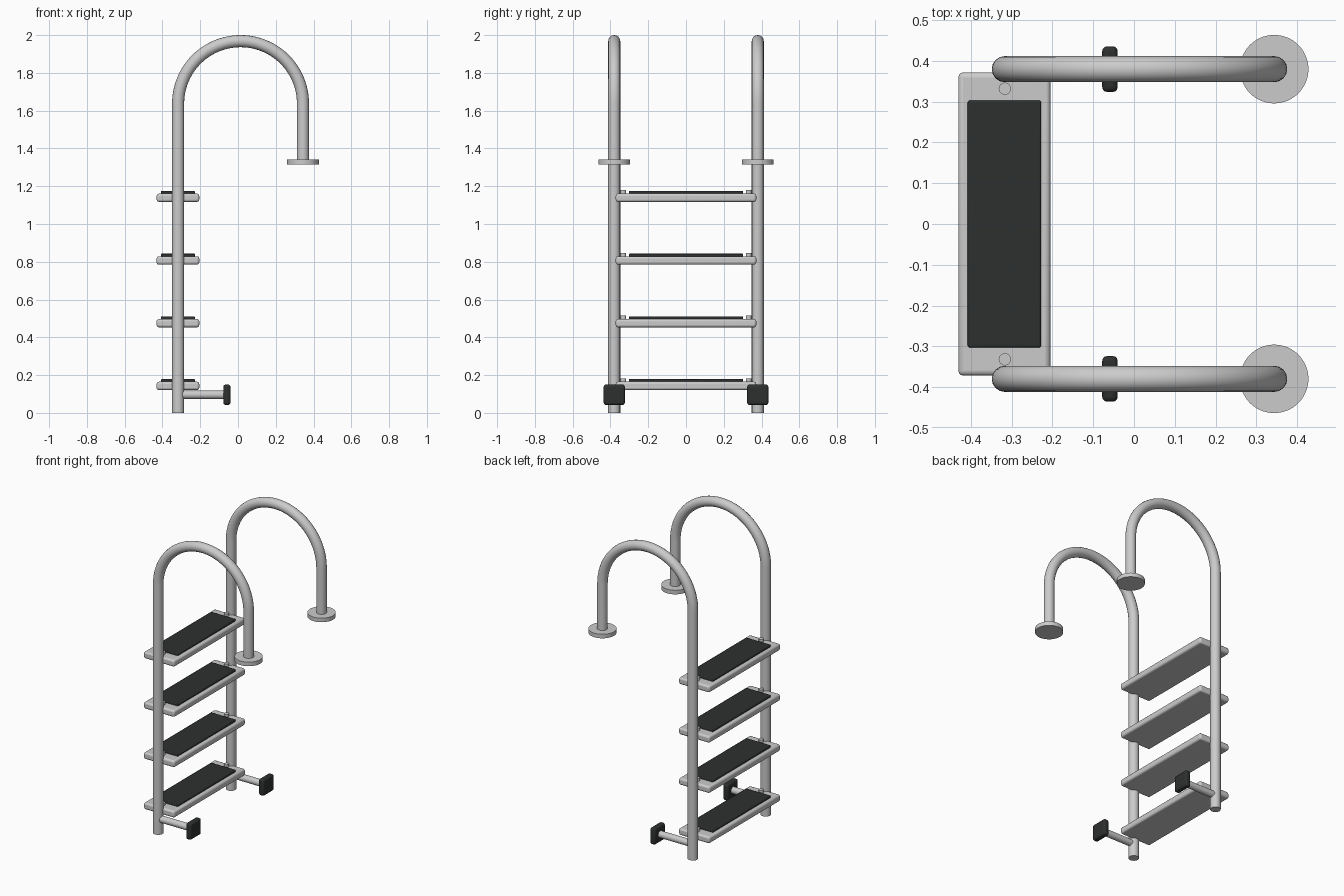
import bpy
from math import pi, cos, sin, radians

if "Cube" in bpy.data.objects:
    bpy.data.objects.remove(bpy.data.objects["Cube"])

RAIL_X, END_X, RAIL_Y, RAIL_R = -0.317, 0.344, 0.38, 0.032
ARC_R = (END_X - RAIL_X) / 2
ARC_X, ARC_Z = (END_X + RAIL_X) / 2, 2.0 - RAIL_R - ARC_R

rubber = bpy.data.materials.new("dark_rubber")
rubber.diffuse_color = (0.027, 0.03, 0.029, 1)
rubber.use_nodes = True
rubber.node_tree.nodes["Principled BSDF"].inputs["Base Color"].default_value = rubber.diffuse_color


def finish(ob, name, mat=None, bevel=0, segments=3):
    ob.name = name
    if mat:
        ob.data.materials.append(mat)
    if bevel:
        m = ob.modifiers.new("rounded_edges", 'BEVEL')
        m.width, m.segments, m.limit_method = bevel, segments, 'ANGLE'
    bpy.ops.object.shade_smooth_by_angle(angle=radians(35))
    return ob


def box(name, lo, hi, mat=None, bevel=0.01):
    center = [(a + b) / 2 for a, b in zip(lo, hi)]
    bpy.ops.mesh.primitive_cube_add(size=1, location=center)
    ob = bpy.context.object
    ob.scale = [b - a for a, b in zip(lo, hi)]
    bpy.ops.object.transform_apply(location=False, rotation=False, scale=True)
    return finish(ob, name, mat, bevel)


def cylinder(name, loc, r, depth, rot=(0, 0, 0), bevel=0, verts=32):
    bpy.ops.mesh.primitive_cylinder_add(vertices=verts, radius=r, depth=depth,
                                        location=loc, rotation=rot)
    return finish(bpy.context.object, name, None, bevel, 2)


def handrail(name, y):
    # Upright, half-circle arch and short descending end
    pts = [(RAIL_X, 0)]
    for i in range(49):
        a = pi - pi * i / 48
        pts.append((ARC_X + ARC_R * cos(a), ARC_Z + ARC_R * sin(a)))
    pts.append((END_X, 1.325))
    cu = bpy.data.curves.new(name, 'CURVE')
    cu.dimensions = '3D'
    cu.bevel_depth, cu.bevel_resolution, cu.use_fill_caps = RAIL_R, 6, True
    sp = cu.splines.new('POLY')
    sp.points.add(len(pts) - 1)
    for p, (x, z) in zip(sp.points, pts):
        p.co = (x, y, z, 1)
    ob = bpy.data.objects.new(name, cu)
    bpy.context.collection.objects.link(ob)
    bpy.ops.object.select_all(action='DESELECT')
    ob.select_set(True)
    bpy.context.view_layer.objects.active = ob
    bpy.ops.object.convert(target='MESH')
    finish(bpy.context.object, name)


# Both sides: rail, deck flange, wall strut and rubber bumper
for side, s in (("left", -1), ("right", 1)):
    y = s * RAIL_Y
    handrail(f"{side}_handrail", y)
    cylinder(f"{side}_deck_flange", (END_X, y, 1.328), 0.084, 0.027, verts=64)
    cylinder(f"{side}_wall_strut", ((RAIL_X - 0.06) / 2, y, 0.096), 0.022,
             -0.06 - RAIL_X, (0, pi / 2, 0))
    box(f"{side}_wall_bumper", (-0.078, y - 0.056, 0.042),
        (-0.04, y + 0.056, 0.15), rubber, 0.012)

# Four steps, each with a grip pad and two bolts
for i in range(4):
    top = 0.165 + 0.332 * i
    box(f"step_{i + 1}", (-0.431, -0.372, top - 0.044), (-0.205, 0.372, top), None, 0.012)
    box(f"step_{i + 1}_grip_pad", (-0.408, -0.303, top - 0.004),
        (-0.228, 0.303, top + 0.014), rubber, 0.005)
    for side, s in (("left", -1), ("right", 1)):
        cylinder(f"step_{i + 1}_{side}_bolt", (RAIL_X, s * 0.332, top + 0.005),
                 0.015, 0.026, verts=24)
